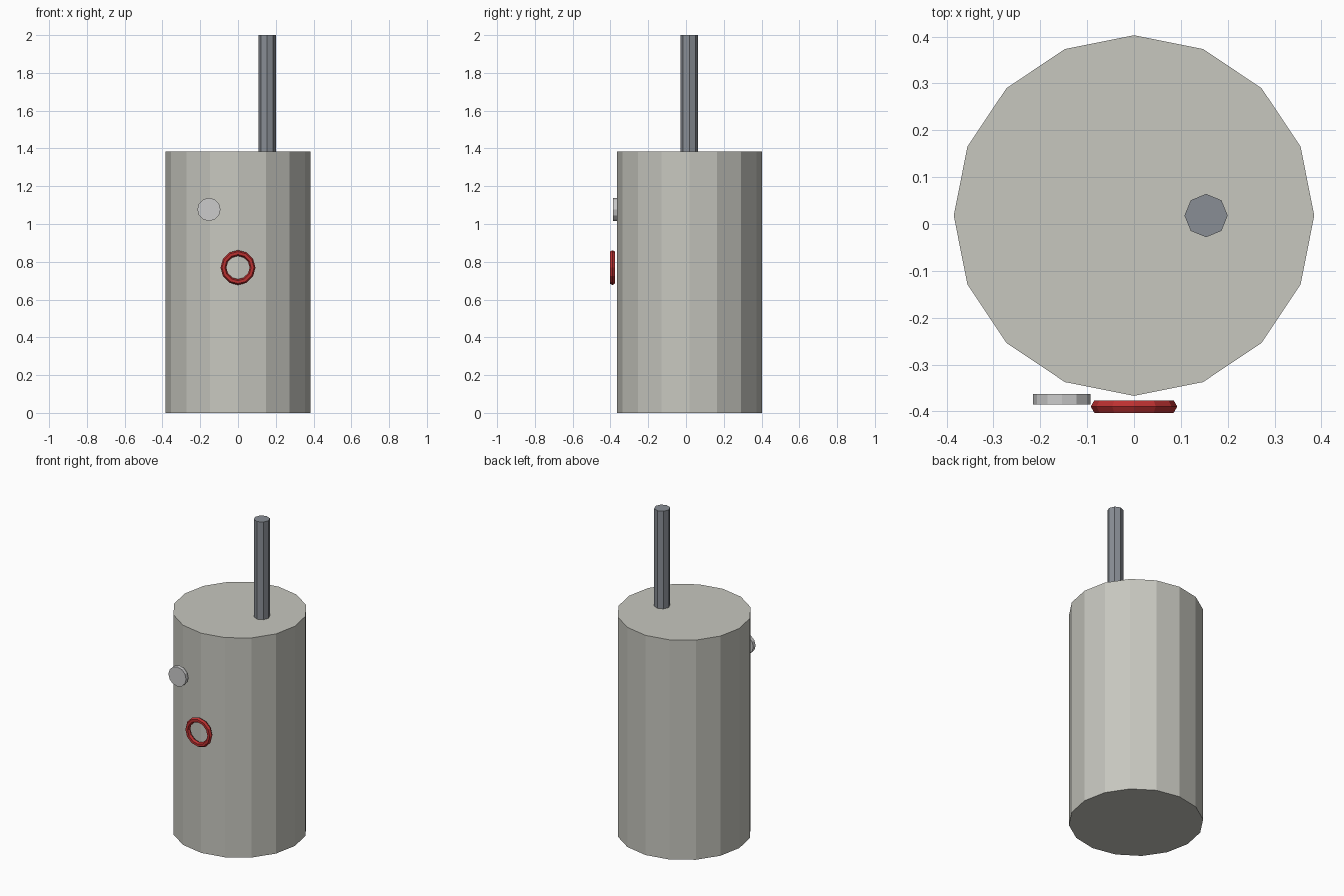
import bpy
from math import pi

if "Cube" in bpy.data.objects:
    bpy.data.objects.remove(bpy.data.objects["Cube"])

CY = 0.018  # tank axis, set back so the whole model is centred


def finish(name, colour):
    obj = bpy.context.object
    obj.name = name
    mat = bpy.data.materials.new(name + "_paint")
    mat.diffuse_color = (*colour, 1)
    mat.use_nodes = True
    mat.node_tree.nodes["Principled BSDF"].inputs["Base Color"].default_value = mat.diffuse_color
    obj.data.materials.append(mat)


def cylinder(name, sides, radius, depth, location, colour, rotation=(0, 0, 0), spin=0):
    bpy.ops.mesh.primitive_cylinder_add(vertices=sides, radius=radius, depth=depth,
                                        location=location, rotation=rotation)
    finish(name, colour)


# Upright tank
cylinder("tank", 16, 0.3846, 1.3846, (0, CY, 0.6923), (0.57, 0.57, 0.52))

# Flue pipe standing off-centre on the lid
cylinder("flue_pipe", 8, 0.0462, 0.6154, (0.1538, CY, 1.6923), (0.25, 0.27, 0.30))

# Round gauge on the front
cylinder("gauge", 12, 0.0615, 0.0231, (-0.1538, -0.374, 1.0769), (0.8, 0.8, 0.78), (pi / 2, 0, 0))

# Red valve wheel on the front
bpy.ops.mesh.primitive_torus_add(major_segments=12, minor_segments=6,
                                 major_radius=0.0769, minor_radius=0.0154,
                                 location=(0, -0.3895, 0.7692), rotation=(pi / 2, 0, 0))
finish("valve_wheel", (0.5, 0.03, 0.03))
